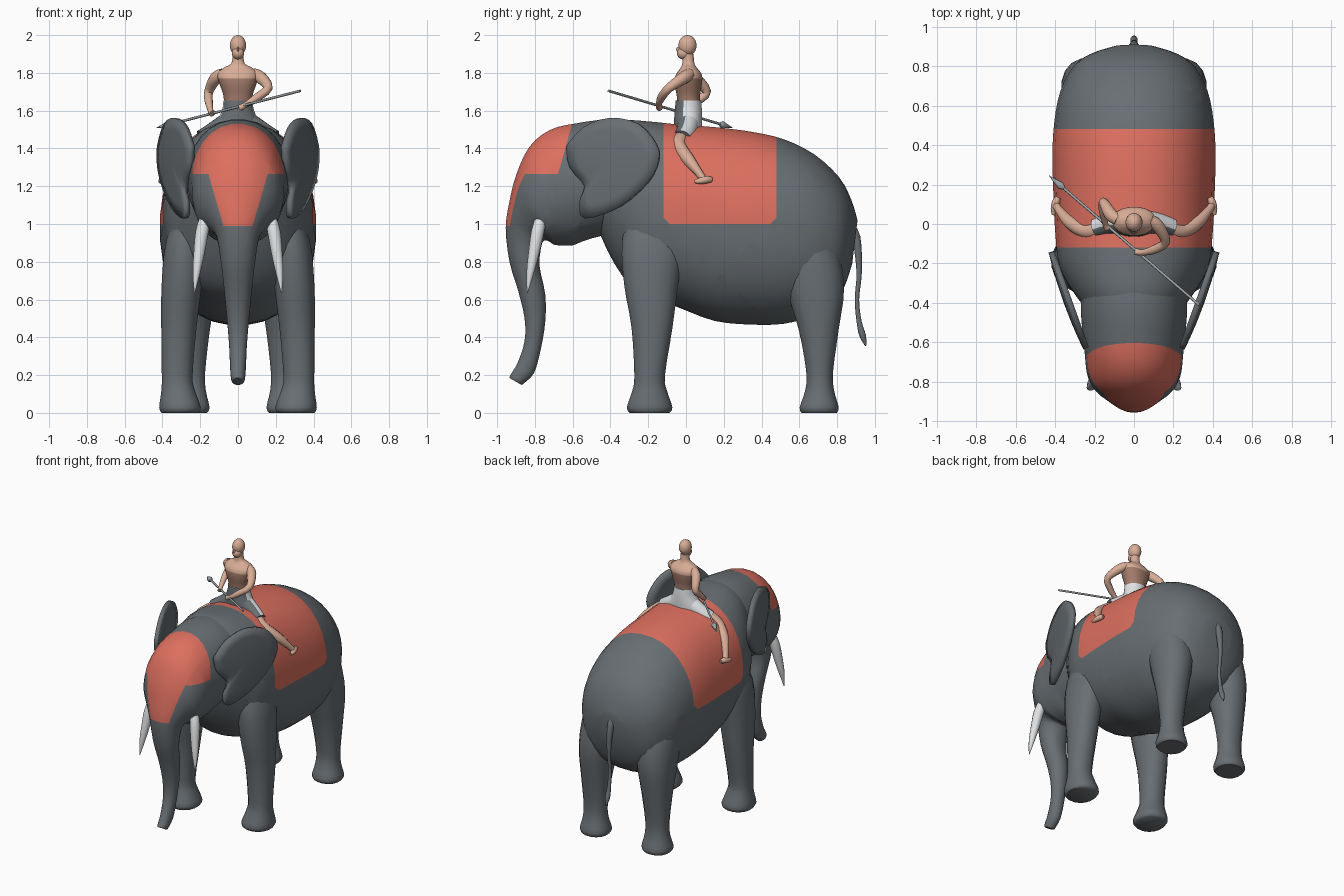
import bpy, bmesh, math
from mathutils import Vector

if "Cube" in bpy.data.objects:
    bpy.data.objects.remove(bpy.data.objects["Cube"])


def material(name, rgb):
    m = bpy.data.materials.new(name)
    m.diffuse_color = (*rgb, 1)
    m.use_nodes = True
    m.node_tree.nodes["Principled BSDF"].inputs["Base Color"].default_value = m.diffuse_color
    return m


HIDE = material("elephant grey", (0.14, 0.158, 0.172))
RED = material("cloth red", (0.72, 0.16, 0.115))
IVORY = material("ivory white", (0.74, 0.76, 0.78))
SKIN = material("skin", (0.69, 0.42, 0.31))
BROWN = material("tanned skin", (0.37, 0.205, 0.15))
STEEL = material("steel grey", (0.36, 0.39, 0.41))


def dense(rows, steps):
    """Catmull-Rom interpolation of a list of tuples."""
    out = []
    for i in range(len(rows) - 1):
        a, b, c, d = (rows[min(max(i + k, 0), len(rows) - 1)] for k in (-1, 0, 1, 2))
        for s in range(steps):
            t = s / steps
            out.append(tuple(
                0.5 * (2 * q + (r - p) * t + (2 * p - 5 * q + 4 * r - u) * t * t
                       + (3 * q - p - 3 * r + u) * t ** 3)
                for p, q, r, u in zip(a, b, c, d)))
    return out + [rows[-1]]


def skin(name, rings, mats, mirror=False):
    """Bridge rings of points into a closed smooth mesh."""
    bm = bmesh.new()
    loops = [[bm.verts.new(p) for p in ring] for ring in rings]
    n = len(loops[0])
    for a, b in zip(loops, loops[1:]):
        for i in range(n):
            bm.faces.new((a[i], a[(i + 1) % n], b[(i + 1) % n], b[i]))
    bm.faces.new(loops[0])
    bm.faces.new(loops[-1])
    return finish(name, bm, mats, mirror)


def finish(name, bm, mats, mirror=False):
    bmesh.ops.recalc_face_normals(bm, faces=bm.faces)
    me = bpy.data.meshes.new(name)
    bm.to_mesh(me)
    bm.free()
    for m in mats:
        me.materials.append(m)
    ob = bpy.data.objects.new(name, me)
    bpy.context.collection.objects.link(ob)
    bpy.ops.object.select_all(action='DESELECT')
    ob.select_set(True)
    bpy.context.view_layer.objects.active = ob
    bpy.ops.object.shade_smooth_by_angle(angle=math.radians(50))
    if mirror:
        ob.modifiers.new("mirror", 'MIRROR')
    return ob


def loft(name, rows, mats, power=2.0, steps=3, sides=24, mirror=False):
    """Rows: front y, z, back y, z, half width, centre x."""
    rings = []
    for fy, fz, by, bz, w, *cx in dense(rows, steps):
        ring = []
        for k in range(sides):
            a = 2 * math.pi * (k + 0.5) / sides
            c, s = (math.copysign(abs(v) ** (2 / power), v) for v in (math.cos(a), math.sin(a)))
            ring.append(((cx[0] if cx else 0) + w * c,
                         (fy + by) / 2 + (fy - by) / 2 * s, (fz + bz) / 2 + (fz - bz) / 2 * s))
        rings.append(ring)
    return skin(name, rings, mats, mirror)


def tube(name, rows, mats, steps=3, sides=12, mirror=False):
    """Rows: x, y, z, radius."""
    rows = dense(rows, steps)
    pts = [Vector(r[:3]) for r in rows]
    rings, side = [], Vector((.9, .3, .1))
    for i, p in enumerate(pts):
        t = (pts[min(i + 1, len(pts) - 1)] - pts[max(i - 1, 0)]).normalized()
        side = (side - t * side.dot(t)).normalized()
        up = t.cross(side)
        rings.append([p + (side * math.cos(a) + up * math.sin(a)) * rows[i][3]
                      for a in (2 * math.pi * k / sides for k in range(sides))])
    return skin(name, rings, mats, mirror)


def paint(ob, planes, rule):
    """Cut the mesh along planes, then give faces passing the rule the second colour."""
    bm = bmesh.new()
    bm.from_mesh(ob.data)
    for co, no in planes:
        bmesh.ops.bisect_plane(bm, geom=bm.verts[:] + bm.edges[:] + bm.faces[:],
                               plane_co=co, plane_no=no, dist=1e-5)
    for f in bm.faces:
        f.material_index = int(rule(f.calc_center_median(), f.normal))
    bm.to_mesh(ob.data)
    bm.free()


def ball(name, loc, size, mat):
    bm = bmesh.new()
    bmesh.ops.create_uvsphere(bm, u_segments=20, v_segments=12, radius=1)
    for v in bm.verts:
        v.co = Vector(loc) + Vector(a * b for a, b in zip(v.co, size))
    return finish(name, bm, [mat])


# Body with saddle cloth
body = loft("body", [
    (-.50, 1.49, -.47, .98, .20), (-.36, 1.55, -.38, .79, .29), (-.20, 1.545, -.25, .63, .375),
    (-.05, 1.53, -.05, .56, .40), (.15, 1.515, .15, .485, .41), (.35, 1.49, .35, .465, .415),
    (.52, 1.45, .52, .47, .405), (.68, 1.37, .66, .51, .375), (.81, 1.25, .78, .58, .31),
    (.875, 1.13, .84, .67, .225), (.908, 1.02, .88, .79, .11)], [HIDE, RED], power=2.2, sides=32)
cloth = [(Vector(c), Vector(n)) for c, n in (
    ((0, -.12, 1), (0, -1, 0)), ((0, .48, 1), (0, 1, 0)), ((0, 0, 1.0), (0, 0, -1)),
    ((0, -.12, 1.035), (0, -1, -1)), ((0, .48, 1.035), (0, 1, -1)))]
paint(body, cloth, lambda c, n: all((c - p).dot(d) < 0 for p, d in cloth))

# Head and trunk with forehead cloth
head = loft("head_and_trunk", [
    (-.20, 1.53, -.25, .98, .26), (-.40, 1.555, -.47, .93, .27), (-.58, 1.535, -.55, .905, .26),
    (-.72, 1.50, -.60, .885, .25), (-.83, 1.41, -.66, .885, .24), (-.90, 1.26, -.70, .89, .215),
    (-.935, 1.12, -.73, .91, .165), (-.955, .98, -.76, .90, .115), (-.935, .80, -.775, .78, .09),
    (-.89, .65, -.745, .63, .073), (-.855, .50, -.745, .48, .058), (-.855, .38, -.77, .33, .047),
    (-.89, .27, -.805, .21, .042), (-.93, .20, -.86, .155, .036),
    (-.935, .185, -.87, .148, .028)], [HIDE, RED], power=2.1, sides=28)
paint(head, [((0, -.60, 1.54), (0, 1, -.28)), ((0, 0, 1.265), (0, 0, 1)), ((0, 0, .99), (0, 0, 1)),
             ((.08, 0, 1), (1, 0, -.29)), ((-.08, 0, 1), (1, 0, .29))],
      lambda c, n: c.y < -.60 - (1.54 - c.z) * .28
      and (c.z > 1.265 or (c.z > .99 and c.y < -.78 and abs(c.x) < .08 + (c.z - 1) * .29)))

# Legs, their tops buried in the body
loft("front_leg", [
    (-.27, 1.15, -.06, 1.15, .07, .22), (-.34, .92, -.01, .92, .105, .275), (-.33, .68, -.04, .68, .108, .298),
    (-.29, .45, -.07, .45, .095, .313), (-.275, .20, -.11, .20, .083, .322),
    (-.285, .12, -.10, .12, .09, .317), (-.315, .03, -.07, .03, .112, .307),
    (-.30, 0, -.085, 0, .10, .307)], [HIDE], power=2.2, sides=16, mirror=True)
loft("hind_leg", [
    (.50, 1.12, .72, 1.10, .09, .16), (.47, .90, .80, .90, .14, .215), (.53, .65, .84, .67, .13, .24),
    (.595, .44, .81, .44, .105, .252), (.635, .22, .78, .22, .085, .257), (.63, .12, .785, .12, .088, .257),
    (.60, .03, .81, .03, .108, .257), (.61, 0, .80, 0, .095, .257)],
    [HIDE], power=2.2, sides=16, mirror=True)

# Ears: nested outlines closed by a fan, thickened
outline = dense([(-.63, 1.41), (-.54, 1.51), (-.40, 1.56), (-.25, 1.53), (-.155, 1.42), (-.145, 1.33),
                 (-.20, 1.22), (-.35, 1.09), (-.53, 1.03), (-.56, 1.11), (-.53, 1.20),
                 (-.61, 1.30), (-.63, 1.41)], 3)[:-1]
bm = bmesh.new()


def ear_point(y, z, k):
    y, z = -.40 + (y + .40) * k, 1.33 + (z - 1.33) * k
    return bm.verts.new((.242 + (y + .63) * .36 + .015 * (1 - k * k), y, z))


loops = [[ear_point(y, z, k) for y, z in outline] for k in (1, .75, .4)]
hub = ear_point(-.40, 1.33, 0)
for i in range(len(outline)):
    j = (i + 1) % len(outline)
    for a, b in zip(loops, loops[1:]):
        bm.faces.new((a[i], a[j], b[j], b[i]))
    bm.faces.new((loops[-1][i], loops[-1][j], hub))
ear = finish("ear", bm, [HIDE], mirror=True)
thick = ear.modifiers.new("thickness", 'SOLIDIFY')
thick.thickness, thick.offset = .03, 0

# Tusks and tail
tube("tusk", [(.17, -.765, 1.04, .03), (.19, -.785, .96, .035), (.205, -.805, .85, .03),
              (.22, -.825, .74, .02), (.23, -.84, .635, .002)], [IVORY], mirror=True)
tube("tail", [(0, .85, 1.0, .03), (0, .90, .93, .024), (0, .917, .75, .015), (0, .905, .60, .012),
              (0, .917, .48, .014), (0, .935, .41, .018), (0, .952, .355, .004)], [HIDE])

# Rider: torso, head, arms
torso = loft("rider_torso", [
    (-.045, 1.62, .075, 1.62, .075), (-.05, 1.68, .075, 1.68, .078), (-.06, 1.74, .085, 1.74, .098),
    (-.055, 1.79, .085, 1.79, .11), (-.03, 1.825, .06, 1.825, .08), (-.02, 1.85, .045, 1.85, .036),
    (-.02, 1.90, .04, 1.90, .03)], [SKIN, BROWN], sides=20, power=2.2)
paint(torso, [((0, 0, 1.77), (0, 0, 1))], lambda c, n: c.z < 1.77)
ball("rider_head", (0, .008, 1.945), (.043, .048, .055), SKIN)
ball("rider_jaw", (0, -.012, 1.905), (.033, .036, .034), SKIN)
ball("rider_nose", (0, -.043, 1.925), (.006, .011, .012), SKIN)
tube("rider_left_arm", [(.08, .02, 1.795, .03), (.12, -.01, 1.775, .033), (.16, -.09, 1.72, .024),
                        (.10, -.13, 1.67, .022), (.04, -.145, 1.63, .015), (.01, -.14, 1.615, .018)], [SKIN])
tube("rider_right_arm", [(-.08, .02, 1.795, .03), (-.12, .05, 1.77, .033), (-.155, .11, 1.70, .024),
                         (-.155, .06, 1.65, .022), (-.145, .0, 1.60, .015), (-.135, -.02, 1.585, .018)], [SKIN])

# Rider: legs, feet, loincloth with grey front
tube("rider_leg", [(.12, .0, 1.48, .04), (.19, -.03, 1.445, .042), (.25, -.035, 1.41, .037),
                   (.325, .01, 1.345, .034), (.375, .065, 1.275, .022), (.392, .09, 1.24, .02)],
     [SKIN], mirror=True)
tube("rider_foot", [(.385, .135, 1.235, .014), (.395, .11, 1.235, .02), (.405, .075, 1.228, .017),
                    (.408, .045, 1.225, .008)], [SKIN], mirror=True)
hips = loft("loincloth", [
    (-.055, 1.655, .08, 1.655, .078), (-.06, 1.60, .085, 1.60, .086), (-.065, 1.53, .085, 1.53, .12),
    (-.065, 1.46, .08, 1.46, .14)], [IVORY, HIDE], sides=24)
paint(hips, [], lambda c, n: n.y < -.45)
thigh = tube("loincloth_leg", [(.06, .01, 1.53, .058), (.13, -.0, 1.485, .054), (.19, -.02, 1.45, .05)],
             [IVORY, HIDE], sides=16, mirror=True)
paint(thigh, [], lambda c, n: n.y < -.3)

# Spear
butt, tip = Vector((.33, -.41, 1.705)), Vector((-.43, .245, 1.51))
at = lambda t, r: (*butt.lerp(tip, t), r)
tube("spear_shaft", [at(0, .007), at(.94, .007)], [STEEL], steps=1, sides=8)
tube("spear_blade", [at(.90, .007), at(.92, .02), at(1, .001)], [STEEL], steps=1, sides=8)
